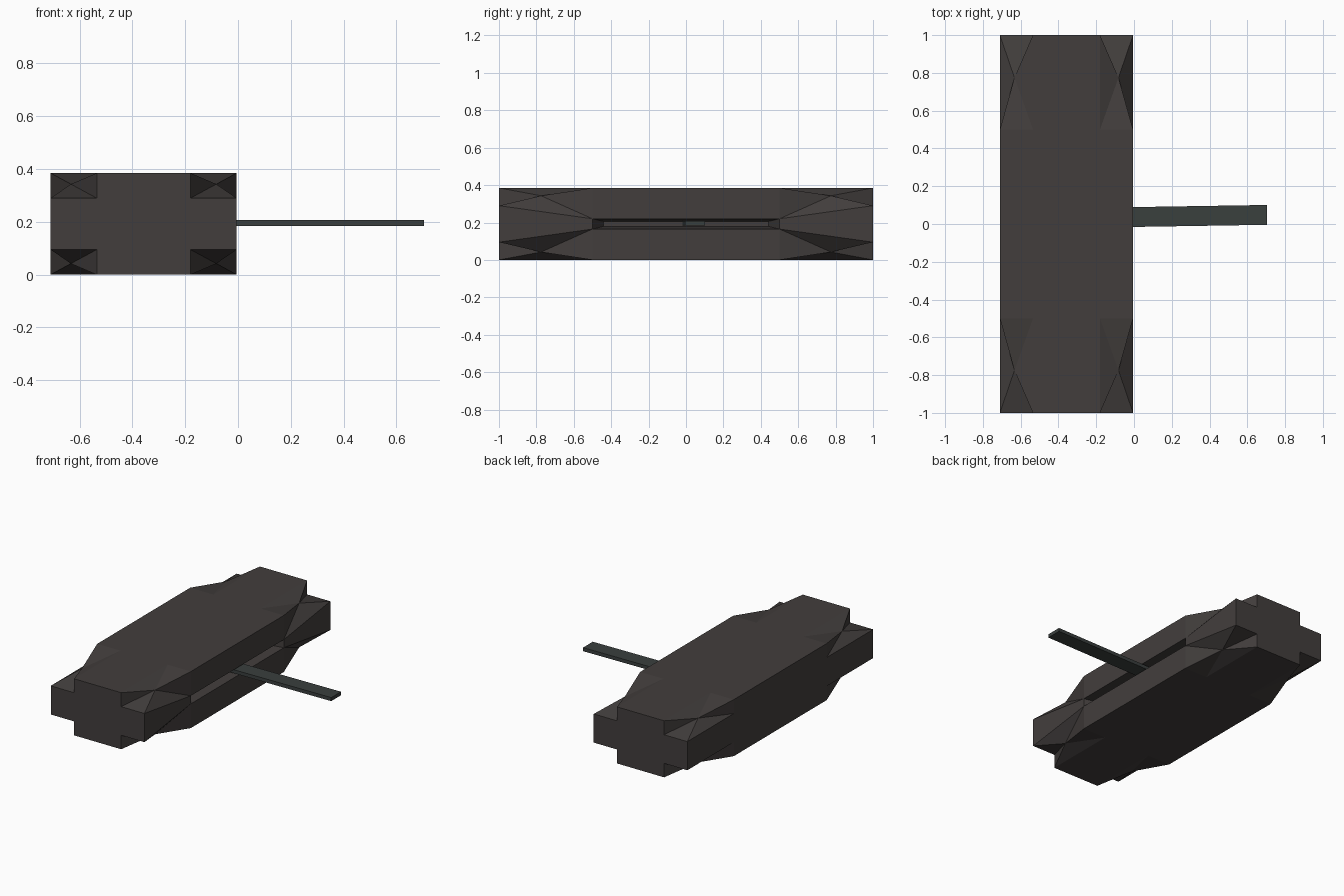
import bpy, bmesh
from itertools import product
from mathutils import Vector

if "Cube" in bpy.data.objects:
    bpy.data.objects.remove(bpy.data.objects["Cube"])


def material(name, color):
    m = bpy.data.materials.new(name)
    m.diffuse_color = (*color, 1)
    m.use_nodes = True
    m.node_tree.nodes["Principled BSDF"].inputs["Base Color"].default_value = m.diffuse_color
    return m


def finish(bm, name, mat):
    bmesh.ops.recalc_face_normals(bm, faces=bm.faces)
    me = bpy.data.meshes.new(name)
    bm.to_mesh(me)
    bm.free()
    me.materials.append(mat)
    ob = bpy.data.objects.new(name, me)
    bpy.context.collection.objects.link(ob)
    return ob


# casing: box with eight dented corners and a slot in its right side
CX, HX, CZ, HZ = -0.3575, 0.3525, 0.1925, 0.1925
bm = bmesh.new()
v = {}


def at(key, x, y, z):
    sx, sy, sz = key[1:]
    v[key] = bm.verts.new((CX + sx * x, sy * y, CZ + sz * z))


def face(*keys):
    bm.faces.new([v[k] for k in keys])


for s in product((-1, 1), repeat=3):
    at(("T", *s), HX - 0.175, 1, HZ)              # end, top of notch
    at(("C", *s), HX - 0.175, 1, HZ - 0.095)      # end, notch corner
    at(("S", *s), HX, 1, HZ - 0.095)              # end, side of notch
    at(("P", *s), HX - 0.077, 0.775, HZ - 0.042)  # middle of dent
    at(("E", *s), HX, 0.5, HZ)                    # where the dent fades out
    at(("Q", *s), HX - 0.175, 0.5, HZ)
    at(("R", *s), HX, 0.5, 0.0275 if s[0] > 0 else HZ - 0.095)
    if s[0] > 0:
        at(("I", *s), HX - 0.175, 0.44, 0.013)    # back of slot
    for tri in ("TCP", "CSP", "QEP", "QPT", "REP", "RPS"):
        face(*[(c, *s) for c in tri])

# top and bottom
for z in (-1, 1):
    for y in (-1, 1):
        face(("Q", -1, y, z), ("Q", 1, y, z), ("T", 1, y, z), ("T", -1, y, z))
    face(("E", -1, -1, z), ("Q", -1, -1, z), ("Q", 1, -1, z), ("E", 1, -1, z),
         ("E", 1, 1, z), ("Q", 1, 1, z), ("Q", -1, 1, z), ("E", -1, 1, z))

# sides near the ends, and the cross-shaped ends
for y in (-1, 1):
    for x in (-1, 1):
        face(("R", x, y, 1), ("R", x, y, -1), ("S", x, y, -1), ("S", x, y, 1))
    ring = []
    for x, z, order in ((-1, 1, "SCT"), (1, 1, "TCS"), (1, -1, "SCT"), (-1, -1, "TCS")):
        ring += [(c, x, y, z) for c in order]
    face(*ring)

# plain left side
face(*[(c, -1, -1, z) for c, z in (("E", 1), ("R", 1), ("R", -1), ("E", -1))],
     *[(c, -1, 1, z) for c, z in (("E", -1), ("R", -1), ("R", 1), ("E", 1))])

# right side with tapered slot
for z in (-1, 1):
    face(("E", 1, -1, z), ("R", 1, -1, z), ("R", 1, 1, z), ("E", 1, 1, z))
    face(("R", 1, -1, z), ("I", 1, -1, z), ("I", 1, 1, z), ("R", 1, 1, z))
for y in (-1, 1):
    face(("R", 1, y, 1), ("R", 1, y, -1), ("I", 1, y, -1), ("I", 1, y, 1))
face(("I", 1, -1, -1), ("I", 1, -1, 1), ("I", 1, 1, 1), ("I", 1, 1, -1))
finish(bm, "casing", material("dark_brown", (0.055, 0.048, 0.046)))

# lever: slightly slanted flat bar reaching out of the slot
bm = bmesh.new()
bmesh.ops.create_cube(bm, size=1)
for p in bm.verts:
    x = 0.705 if p.co.x > 0 else -0.18
    y = 0.037 + 0.016 * x + p.co.y * 0.105
    p.co = Vector((x, y, 0.196 + p.co.z * 0.024))
finish(bm, "lever", material("grey_green", (0.042, 0.05, 0.048)))
